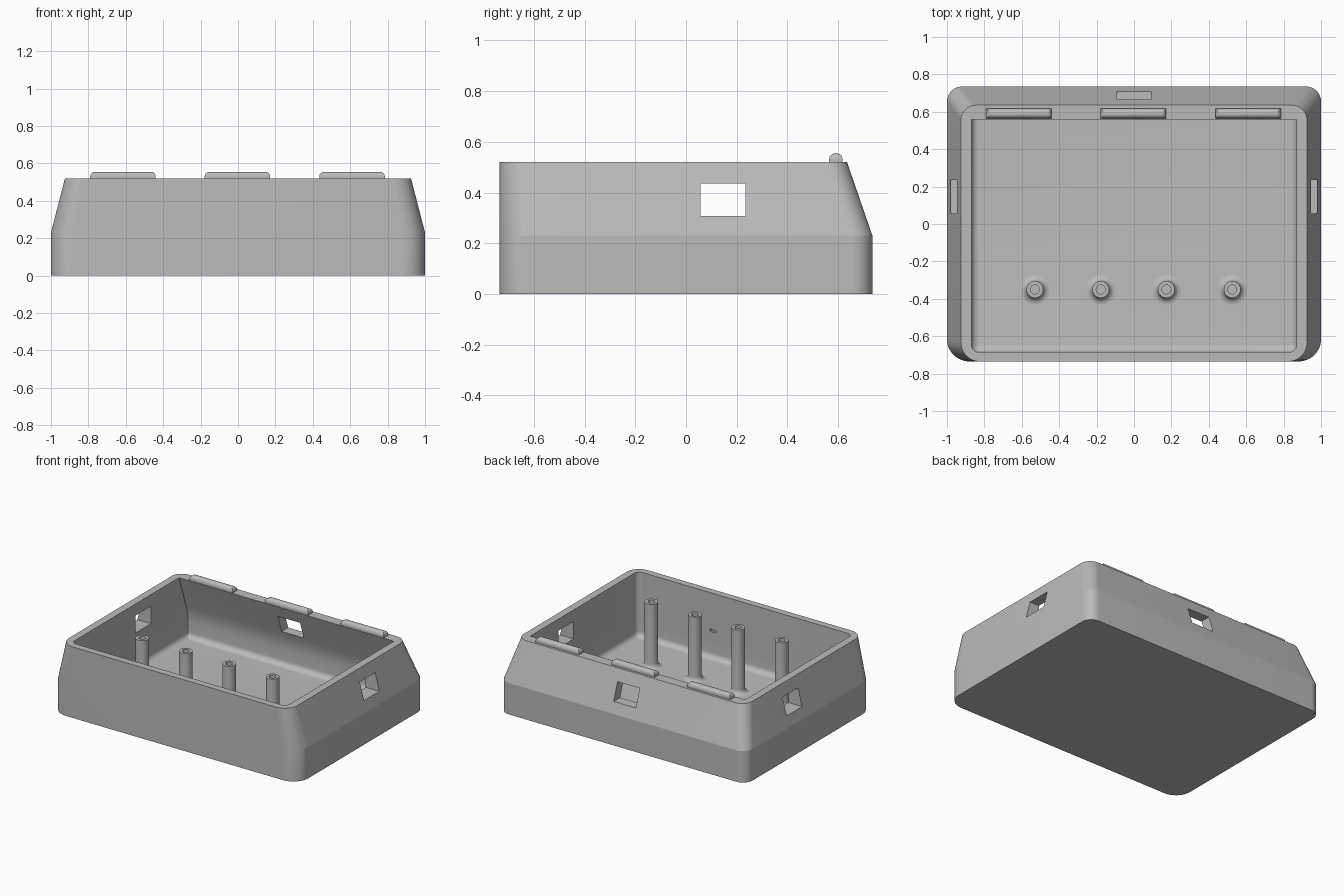
import bpy, bmesh, math
from math import sin, cos, pi

old = bpy.data.objects.get("Cube")
if old:
    bpy.data.objects.remove(old, do_unlink=True)

grey = bpy.data.materials.new("plain grey")
grey.use_nodes = True
grey.diffuse_color = (0.5, 0.5, 0.5, 1)
grey.node_tree.nodes["Principled BSDF"].inputs["Base Color"].default_value = (0.5, 0.5, 0.5, 1)

SEG = 12
FLOOR, RIM, KINK = 0.045, 0.52, 0.23


def finish(bm, name, angle=None):
    bmesh.ops.recalc_face_normals(bm, faces=bm.faces)
    mesh = bpy.data.meshes.new(name)
    bm.to_mesh(mesh)
    bm.free()
    mesh.materials.append(grey)
    obj = bpy.data.objects.new(name, mesh)
    bpy.context.collection.objects.link(obj)
    if angle:
        smooth(obj, angle)
    return obj


def smooth(obj, angle):
    bpy.ops.object.select_all(action='DESELECT')
    obj.select_set(True)
    bpy.context.view_layer.objects.active = obj
    bpy.ops.object.shade_smooth_by_angle(angle=math.radians(angle))


def loop(bm, z, hx, front, back, rf, rb):
    """Rounded rectangle with separate front and back corner radii."""
    corners = ((hx, back, rb, 0), (-hx, back, rb, 1), (-hx, front, rf, 2), (hx, front, rf, 3))
    ring = []
    for x, y, r, quarter in corners:
        cx = x - math.copysign(r, x)
        cy = y - r if quarter < 2 else y + r
        for i in range(SEG + 1):
            a = (quarter + i / SEG) * pi / 2
            ring.append(bm.verts.new((cx + r * cos(a), cy + r * sin(a), z)))
    return ring


def skin(bm, rings):
    for a, b in zip(rings, rings[1:]):
        for i in range(len(a)):
            j = (i + 1) % len(a)
            bm.faces.new((a[i], a[j], b[j], b[i]))


def box(name, x, y, z):
    bm = bmesh.new()
    bmesh.ops.create_cube(bm, size=1)
    for v in bm.verts:
        v.co = [lo + (c + 0.5) * (hi - lo) for c, (lo, hi) in zip(v.co, (x, y, z))]
    return finish(bm, name)


# Case shell: outside upwards, over the rim, down the cavity to the floor
bm = bmesh.new()
rings = [loop(bm, 0, 1, -0.735, 0.735, 0.12, 0.08),
         loop(bm, KINK, 1, -0.735, 0.735, 0.12, 0.08),
         loop(bm, RIM, 0.925, -0.735, 0.635, 0.1, 0.08)]
cavity_back = [(RIM, 0.56), (0.28, 0.643), (0.26, 0.649), (0.24, 0.654),
               (0.22, 0.658), (0.2, 0.661), (0.17, 0.663)]
for z, back in cavity_back:
    rings.append(loop(bm, z, 0.87, -0.685, back, 0.04, 0.005))
fillet = 0.04
for i in range(9):
    a = i / 8 * pi / 2
    d = fillet * (1 - cos(a))
    rings.append(loop(bm, FLOOR + fillet * (1 - sin(a)), 0.87 - d, -0.685 + d, 0.663 - d,
                      max(0.04 - d, 0.005), 0.005))
skin(bm, rings)
bm.faces.new(rings[0])
bm.faces.new(rings[-1])
case = finish(bm, "case_shell")

# Port openings in the sides and back, and a small slot inside the front wall
cutters = [box("side_port_cutter", (-1.2, 1.2), (0.057, 0.235), (0.307, 0.435)),
           box("back_port_cutter", (-0.09, 0.09), (0.4, 0.9), (0.307, 0.435)),
           box("front_slot_cutter", (0.235, 0.285), (-0.7, -0.6), (0.235, 0.255))]
bpy.context.view_layer.objects.active = case
for cutter in cutters:
    mod = case.modifiers.new(cutter.name, 'BOOLEAN')
    mod.operation = 'DIFFERENCE'
    mod.solver = 'EXACT'
    mod.object = cutter
    bpy.ops.object.modifier_apply(modifier=mod.name)
for cutter in cutters:
    bpy.data.objects.remove(cutter, do_unlink=True)
smooth(case, 12)


# Hollow screw posts with flared feet
def post(name, x, y):
    flare, r, hole = 0.035, 0.045, 0.024
    profile = [(r + flare * (1 - cos(i / 6 * pi / 2)), FLOOR + flare * (1 - sin(i / 6 * pi / 2)))
               for i in range(6, -1, -1)]
    profile += [(r, RIM - 0.002), (hole, RIM - 0.002), (hole, RIM - 0.12)]
    bm = bmesh.new()
    rings = [[bm.verts.new((x + pr * cos(k * pi / 16), y + pr * sin(k * pi / 16), z))
              for k in range(32)] for pr, z in profile]
    skin(bm, rings)
    bm.faces.new(rings[0])
    bm.faces.new(rings[-1])
    finish(bm, name, 30)


for n, x in enumerate((-0.53, -0.178, 0.173, 0.525)):
    post(f"screw_post_{n + 1}", x, -0.35)

# Rounded locating ribs along the back rim
for n, x in enumerate((-0.615, -0.003, 0.61)):
    rib = box(f"rim_rib_{n + 1}", (x - 0.175, x + 0.175), (0.564, 0.618), (RIM - 0.005, 0.555))
    bm = bmesh.new()
    bm.from_mesh(rib.data)
    top = [e for e in bm.edges if all(v.co.z > RIM for v in e.verts)]
    bmesh.ops.bevel(bm, geom=top, offset=0.025, segments=6, profile=0.5, affect='EDGES')
    bm.to_mesh(rib.data)
    bm.free()
    smooth(rib, 30)
